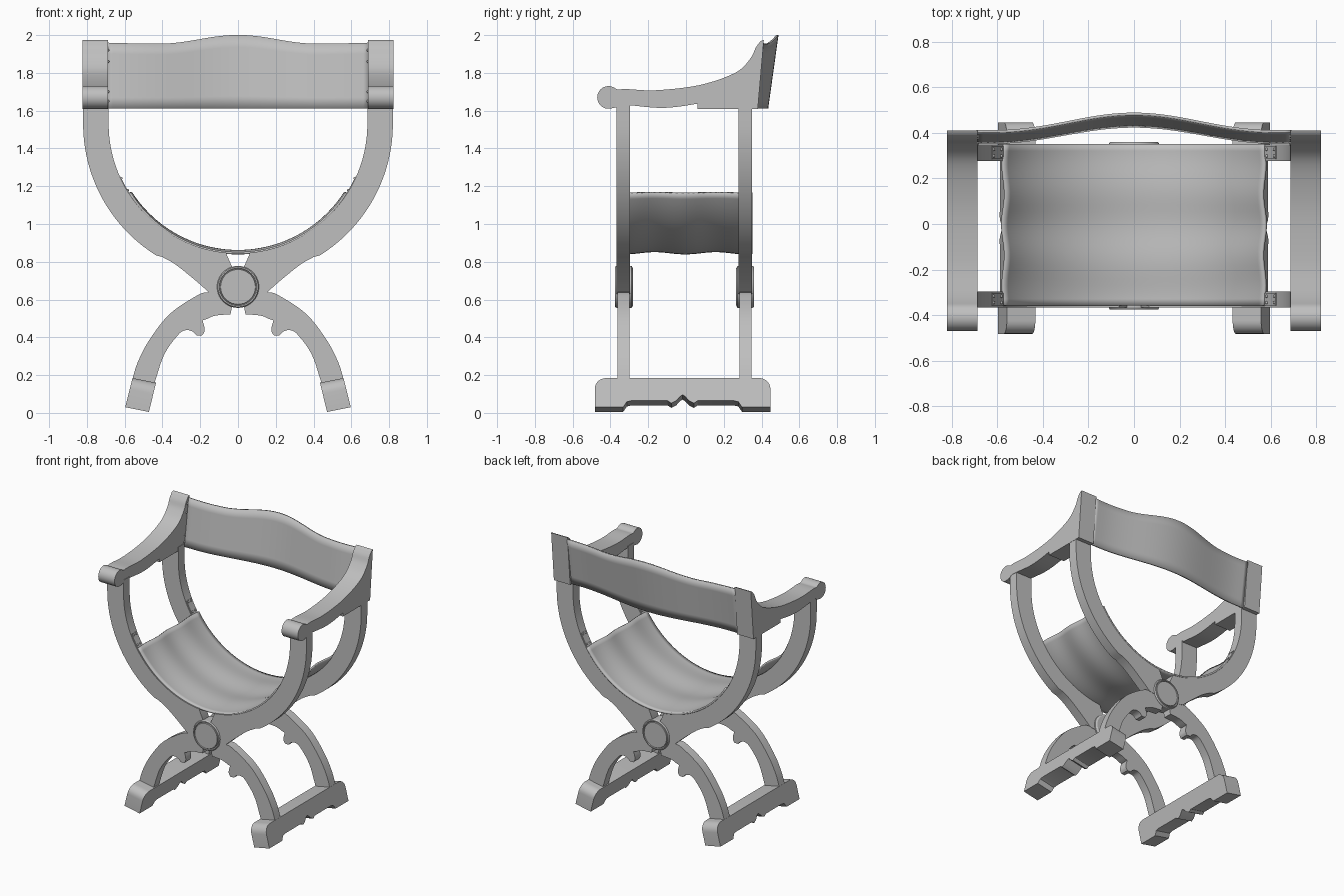
import bpy, bmesh, math
from mathutils import Vector

if "Cube" in bpy.data.objects:
    bpy.data.objects.remove(bpy.data.objects["Cube"])

grey = bpy.data.materials.new("plain grey")
grey.diffuse_color = (0.52, 0.52, 0.52, 1)
grey.use_nodes = True
grey.node_tree.nodes["Principled BSDF"].inputs["Base Color"].default_value = grey.diffuse_color


def finish(name, bm, angle=30, fix=True):
    if fix:
        bmesh.ops.recalc_face_normals(bm, faces=bm.faces[:])
    me = bpy.data.meshes.new(name)
    bm.to_mesh(me)
    bm.free()
    me.materials.append(grey)
    me.shade_smooth()
    me.set_sharp_from_angle(angle=math.radians(angle))
    ob = bpy.data.objects.new(name, me)
    bpy.context.collection.objects.link(ob)
    return ob


def prism(name, pts, place, w0, w1):
    """Closed outline swept from w0 to w1; place(u, v, w) gives the 3D point."""
    bm = bmesh.new()
    a = [bm.verts.new(place(u, v, w0)) for u, v in pts]
    b = [bm.verts.new(place(u, v, w1)) for u, v in pts]
    bm.faces.new(a)
    bm.faces.new(b[::-1])
    n = len(pts)
    for i in range(n):
        j = (i + 1) % n
        bm.faces.new((a[i], b[i], b[j], a[j]))
    return finish(name, bm)


def sheet(name, f, nu, nv, thick):
    """Curved sheet from f(u, v), u and v in -1..1."""
    bm = bmesh.new()
    g = [[bm.verts.new(f(2 * i / nu - 1, 2 * j / nv - 1)) for j in range(nv + 1)]
         for i in range(nu + 1)]
    for i in range(nu):
        for j in range(nv):
            bm.faces.new((g[i][j], g[i + 1][j], g[i + 1][j + 1], g[i][j + 1]))
    ob = finish(name, bm, 40)
    mod = ob.modifiers.new("thickness", 'SOLIDIFY')
    mod.thickness = thick
    mod.offset = 0
    return ob


def curve(pts, n=5):
    """Smooth curve through the points."""
    p = [Vector(q) for q in pts]
    p = [2 * p[0] - p[1]] + p + [2 * p[-1] - p[-2]]
    out = []
    for i in range(1, len(p) - 2):
        a, b, c, d = p[i - 1:i + 3]
        for k in range(n):
            t = k / n
            out.append(tuple(0.5 * (2 * b + (c - a) * t + (2 * a - 5 * b + 4 * c - d) * t * t
                                    + (3 * b - a - 3 * c + d) * t ** 3)))
    return out + [tuple(pts[-1])]


def arc(cx, cz, r, a0, a1, n):
    return [(cx + r * math.cos(math.radians(a0 + (a1 - a0) * i / n)),
             cz + r * math.sin(math.radians(a0 + (a1 - a0) * i / n))) for i in range(n + 1)]


def rivet(name, pos, r=0.007):
    bm = bmesh.new()
    bmesh.ops.create_icosphere(bm, subdivisions=2, radius=r)
    bmesh.ops.translate(bm, verts=bm.verts, vec=pos)
    return finish(name, bm, 60)


# outlines of the right half, (x, z)
upright = ([(0.82, 1.64)] + arc(0, 1.53, 0.82, 0, -58, 20)
           + curve([(0.40, 0.825), (0.33, 0.785), (0.23, 0.705), (0.15, 0.635)], 4)
           + [(0.03, 0.62), (0.03, 0.77), (0.065, 0.85)]
           + arc(0, 1.53, 0.685, -84, 0, 26) + [(0.685, 1.64)])
leg = ([(0.03, 0.66), (0.10, 0.65)]
       + curve([(0.15, 0.64), (0.21, 0.625), (0.36, 0.525), (0.47, 0.385), (0.53, 0.27), (0.562, 0.17)])
       + [(0.445, 0.15)]
       + curve([(0.44, 0.165), (0.39, 0.31), (0.315, 0.415), (0.275, 0.438), (0.24, 0.43), (0.22, 0.41)])
       + curve([(0.19, 0.41), (0.178, 0.43), (0.178, 0.455), (0.188, 0.49)], 3)
       + curve([(0.17, 0.495), (0.12, 0.515), (0.04, 0.522)], 3) + [(0.03, 0.57)])
# arm rest side outline, (y, z)
arm = (arc(-0.41, 1.67, 0.06, 50, 290, 20) + [(-0.365, 1.618)]
       + curve([(-0.35, 1.633), (-0.29, 1.628), (-0.15, 1.615), (-0.05, 1.62), (0.06, 1.637)], 4)
       + [(0.06, 1.61), (0.38, 1.61), (0.412, 1.975)]
       + curve([(0.395, 1.968), (0.37, 1.935), (0.34, 1.875), (0.26, 1.80), (0.07, 1.735),
                (-0.16, 1.708), (-0.31, 1.714), (-0.36, 1.712)]))
# half of the foot outline, (distance from middle, height)
half = ([(0, 0.068), (0.012, 0.06), (0.035, 0.035), (0.06, 0.022), (0.08, 0.036), (0.27, 0.036),
         (0.295, 0.03), (0.315, 0.0), (0.465, 0.0), (0.465, 0.10)]
        + arc(0.405, 0.10, 0.06, 15, 90, 6))
foot = half + [(-d, h) for d, h in half[:0:-1]]

for s, side in ((1, "right"), (-1, "left")):
    def frame(u, v, w):
        return (s * u, w, v)

    # curved frame parts, front and back
    for y0, y1, end in ((-0.367, -0.296, "front"), (0.277, 0.35, "back")):
        prism(f"{side}_{end}_upright", upright, frame, y0, y1)
        prism(f"{side}_{end}_leg", leg, frame, y0 + 0.005, y1 - 0.002)

        # strap plates with rivets beside the seat
        ring = arc(0, 1.53, 0.687, -34, -24, 5) + arc(0, 1.53, 0.681, -24, -34, 5)
        prism(f"{side}_{end}_strap", ring, frame, y0 + 0.008, y1 - 0.008)
        for a in (-31, -22 - 3):
            for k in (0.3, 0.7):
                t = math.radians(a)
                rivet(f"{side}_{end}_strap_rivet",
                      (s * 0.681 * math.cos(t), y0 + (y1 - y0) * k, 1.53 + 0.681 * math.sin(t)))

    # arm rest
    prism(f"{side}_arm_rest", arm, lambda u, v, w: (s * w, u, v), 0.688, 0.822)
    for z in (1.65, 1.70, 1.86, 1.92):
        rivet(f"{side}_back_rivet", (s * 0.688, 0.345 + 0.13 * (z - 1.61), z))

    # tilted foot runner
    prism(f"{side}_foot", foot,
          lambda u, v, w: (s * (0.472 + 0.125 * w - 0.24 * v), -0.018 + u, 0.005 + 0.025 * w + 0.965 * v),
          0, 1)

# round hubs with a raised rim
for sy, y0, y1, end in ((-1, -0.376, -0.28, "front"), (1, 0.265, 0.36, "back")):
    outer, inner = (y0, y1) if sy < 0 else (y1, y0)
    rings = [(0.098, inner), (0.111, inner - sy * -0.008), (0.111, outer - sy * 0.008),
             (0.106, outer), (0.099, outer), (0.097, outer - sy * 0.008),
             (0.094, outer - sy * 0.008), (0.092, outer)]
    bm = bmesh.new()
    n = 40
    loops = [[bm.verts.new((x, y, z)) for x, z in arc(0, 0.667, r, 0, 360, n)[:n]] for r, y in rings]
    for a, b in zip(loops, loops[1:]):
        for i in range(n):
            j = (i + 1) % n
            bm.faces.new((a[i], a[j], b[j], b[i]))
    bm.faces.new(loops[0])
    bm.faces.new(loops[-1])
    finish(f"{end}_hub", bm)


# slung seat
def seat(u, v):
    t = math.radians(57.5) * u
    r = 0.679 + 0.006 * math.cos(v * 2.2 * math.pi) * math.cos(t)
    return (r * math.sin(t) + 0.004 * u * math.cos(v * 9), -0.004 + 0.355 * v, 1.53 - r * math.cos(t))


sheet("seat", seat, 40, 24, 0.012)


# bowed back rest with a raised middle
def bump(x, w):
    return 0.5 * (1 + math.cos(math.pi * min(1, abs(x) / w)))


def back(u, v):
    x = 0.692 * u
    top = 1.953 + 0.047 * bump(x, 0.42) + 0.006 * u ** 4
    z = 1.612 + (top - 1.612) * (v + 1) / 2
    return (x, 0.358 + 0.071 * bump(x, 0.62) + 0.14 * (z - 1.61), z)


sheet("back_rest", back, 48, 6, 0.012)
